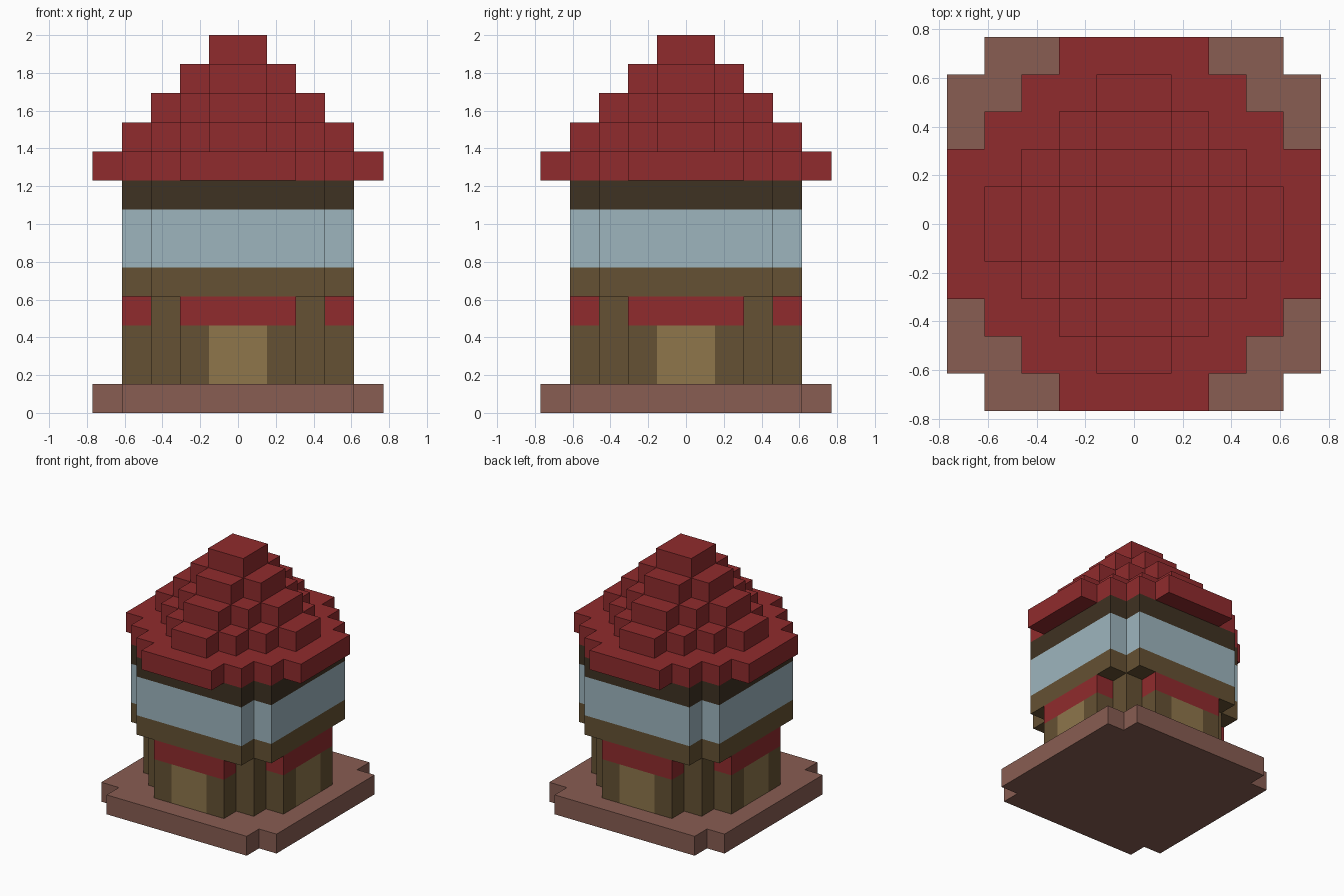
import bpy
import bmesh

cube = bpy.data.objects.get("Cube")
if cube:
    bpy.data.objects.remove(cube)

U = 2 / 13  # one block


def linear(c):
    c /= 255
    return c / 12.92 if c <= 0.04045 else ((c + 0.055) / 1.055) ** 2.4


def material(name, *rgb):
    m = bpy.data.materials.new(name)
    colour = [linear(c) for c in rgb] + [1]
    m.diffuse_color = colour
    m.use_nodes = True
    m.node_tree.nodes["Principled BSDF"].inputs["Base Color"].default_value = colour
    return m


RED = material("red_tile", 144, 43, 45)
BROWN = material("brown_timber", 101, 81, 51)
DARK = material("dark_timber", 63, 50, 34)
GLASS = material("pale_blue_glass", 157, 181, 190)
TAN = material("tan_door", 142, 118, 75)
STONE = material("brown_stone", 136, 93, 82)


def outline(steps, door):
    """Four-fold symmetric stepped outline; steps are (half x, half y) in blocks."""
    quarter = []
    for i, (x, y) in enumerate(steps):
        if i:
            quarter.append((steps[i - 1][0], y))
        quarter.append((x, y))
    if door:
        quarter = [(1, steps[0][1])] + quarter + [(steps[-1][0], 1)]
    points = []
    for _ in range(4):
        points += quarter
        quarter = [(y, -x) for x, y in quarter]
    return points


def tier(name, steps, levels, mats, rule=lambda c: 0, door=False):
    """Stack the outline through the levels; rule picks a material per face centre."""
    bm = bmesh.new()
    pts = outline(steps, door)
    rings = [[bm.verts.new((x * U, y * U, z * U)) for x, y in pts] for z in levels]
    bm.faces.new(rings[0])
    bm.faces.new(rings[-1])
    for low, high in zip(rings, rings[1:]):
        for i in range(len(pts)):
            bm.faces.new((low[i - 1], low[i], high[i], high[i - 1]))
    bmesh.ops.recalc_face_normals(bm, faces=bm.faces)
    for f in bm.faces:
        f.material_index = rule(f.calc_center_bounds() / U)
    mesh = bpy.data.meshes.new(name)
    bm.to_mesh(mesh)
    bm.free()
    for m in mats:
        mesh.materials.append(m)
    bpy.context.collection.objects.link(bpy.data.objects.new(name, mesh))


def ground_rule(c):
    reach = max(abs(c.x), abs(c.y))
    if 3 < c.z < 4:
        return 1 if reach > 3.1 else 0       # red lintels, timber corner posts
    if 1 < c.z < 3 and reach > 3.9 and min(abs(c.x), abs(c.y)) < 0.1:
        return 2                             # doors
    return 0


def upper_rule(c):
    return 0 if c.z < 5 else 1 if c.z < 7 else 2


# Plinth with notched corners
tier("base", [(4, 5), (5, 4)], [0, 1], [STONE])

# Ground storey: projecting bays with doors, corner posts between
tier("ground_storey", [(2, 4), (3, 3), (4, 2)], [1, 3, 4],
     [BROWN, RED, TAN], ground_rule, door=True)

# Upper storey: sill, window band, top beam
tier("upper_storey", [(3, 4), (4, 3)], [4, 5, 7, 8],
     [BROWN, GLASS, DARK], upper_rule)

# Eaves and stepped roof
tier("roof_eaves", [(x, 7 - x) for x in range(2, 6)], [8, 9], [RED])
for n in range(4, 0, -1):
    tier(f"roof_step_{5 - n}", [(x, n + 1 - x) for x in range(1, n + 1)],
         [13 - n, 14 - n], [RED])
